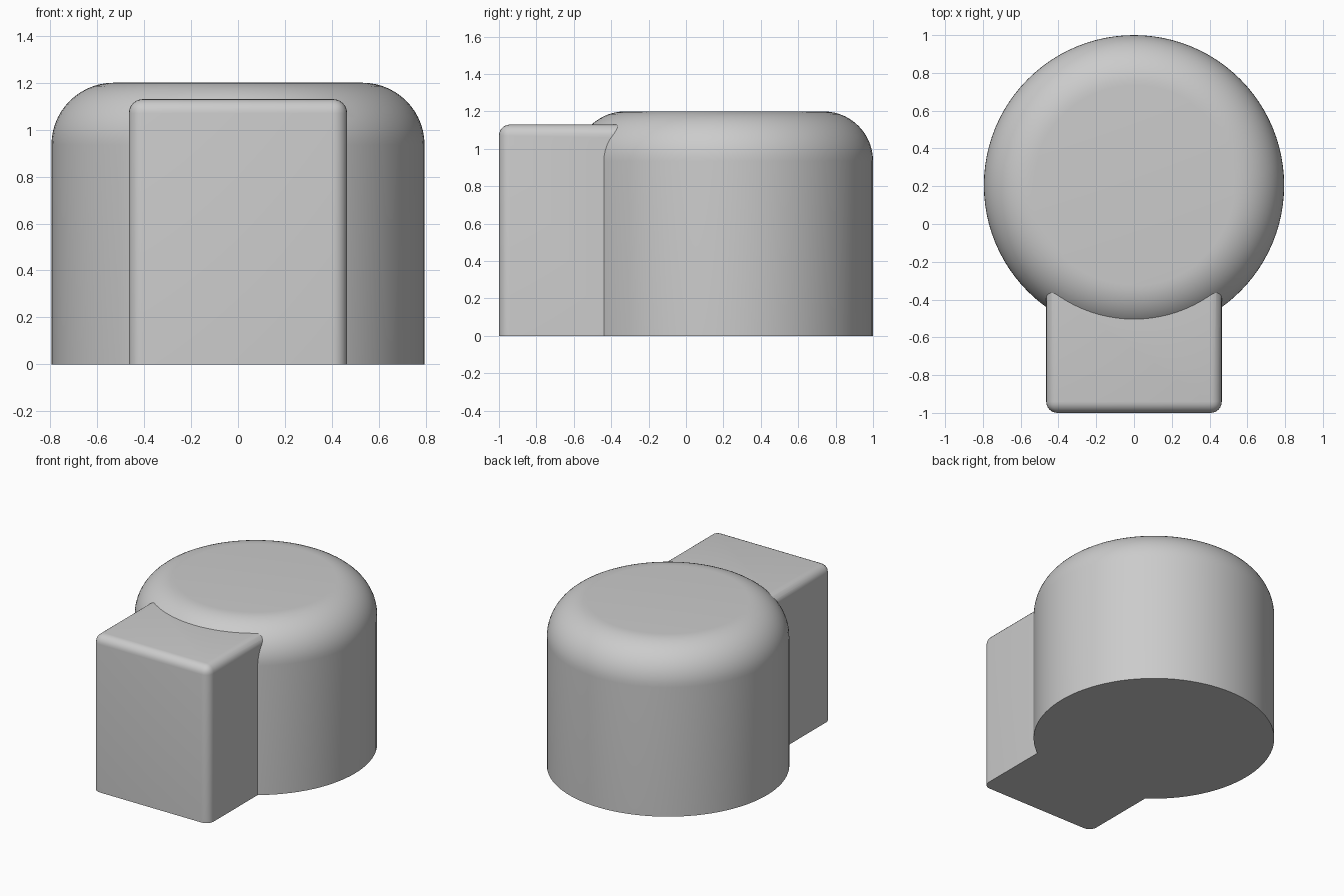
import bpy, bmesh, math

cube = bpy.data.objects.get("Cube")
if cube:
    bpy.data.objects.remove(cube, do_unlink=True)

grey = bpy.data.materials.new("plain_grey")
grey.use_nodes = True
COLOUR = (0.6, 0.6, 0.6, 1)
grey.diffuse_color = COLOUR
grey.node_tree.nodes["Principled BSDF"].inputs["Base Color"].default_value = COLOUR

RADIUS, HEIGHT, CENTRE_Y, FILLET = 0.795, 1.2, 0.205, 0.265
HALF_W, BLOCK_H, FRONT_Y, BACK_Y, EDGE = 0.465, 1.13, -1.0, 0.0, 0.06


def make_object(name, bm):
    bmesh.ops.recalc_face_normals(bm, faces=bm.faces)
    mesh = bpy.data.meshes.new(name)
    bm.to_mesh(mesh)
    bm.free()
    mesh.materials.append(grey)
    obj = bpy.data.objects.new(name, mesh)
    bpy.context.collection.objects.link(obj)
    return obj


# Round body: upright cylinder with a broad fillet around its top rim
bm = bmesh.new()
bmesh.ops.create_cone(bm, cap_ends=True, segments=96, radius1=RADIUS, radius2=RADIUS, depth=HEIGHT)
bmesh.ops.translate(bm, verts=bm.verts, vec=(0, CENTRE_Y, HEIGHT / 2))
rim = [e for e in bm.edges if all(v.co.z > HEIGHT - 0.01 for v in e.verts)]
bmesh.ops.bevel(bm, geom=rim, offset=FILLET, segments=14, profile=0.5, affect='EDGES')
body = make_object("round_body", bm)

# Front block: rounded front corners and top edges, sharp at the base
bm = bmesh.new()
bmesh.ops.create_cube(bm, size=1)
bmesh.ops.scale(bm, verts=bm.verts, vec=(2 * HALF_W, BACK_Y - FRONT_Y, BLOCK_H))
bmesh.ops.translate(bm, verts=bm.verts, vec=(0, (FRONT_Y + BACK_Y) / 2, BLOCK_H / 2))


def is_rounded(edge):
    on_base = all(v.co.z < 0.01 for v in edge.verts)
    on_back = all(v.co.y > BACK_Y - 0.01 for v in edge.verts)
    return not on_base and not on_back


bmesh.ops.bevel(bm, geom=[e for e in bm.edges if is_rounded(e)], offset=EDGE,
                segments=6, profile=0.5, affect='EDGES')
block = make_object("front_block", bm)

# Join the block to the body as one solid
union = body.modifiers.new("join_block", 'BOOLEAN')
union.operation = 'UNION'
union.solver = 'EXACT'
union.object = block
bpy.context.view_layer.objects.active = body
body.select_set(True)
bpy.ops.object.modifier_apply(modifier=union.name)
bpy.data.objects.remove(block, do_unlink=True)

bpy.ops.object.shade_smooth_by_angle(angle=math.radians(30))
